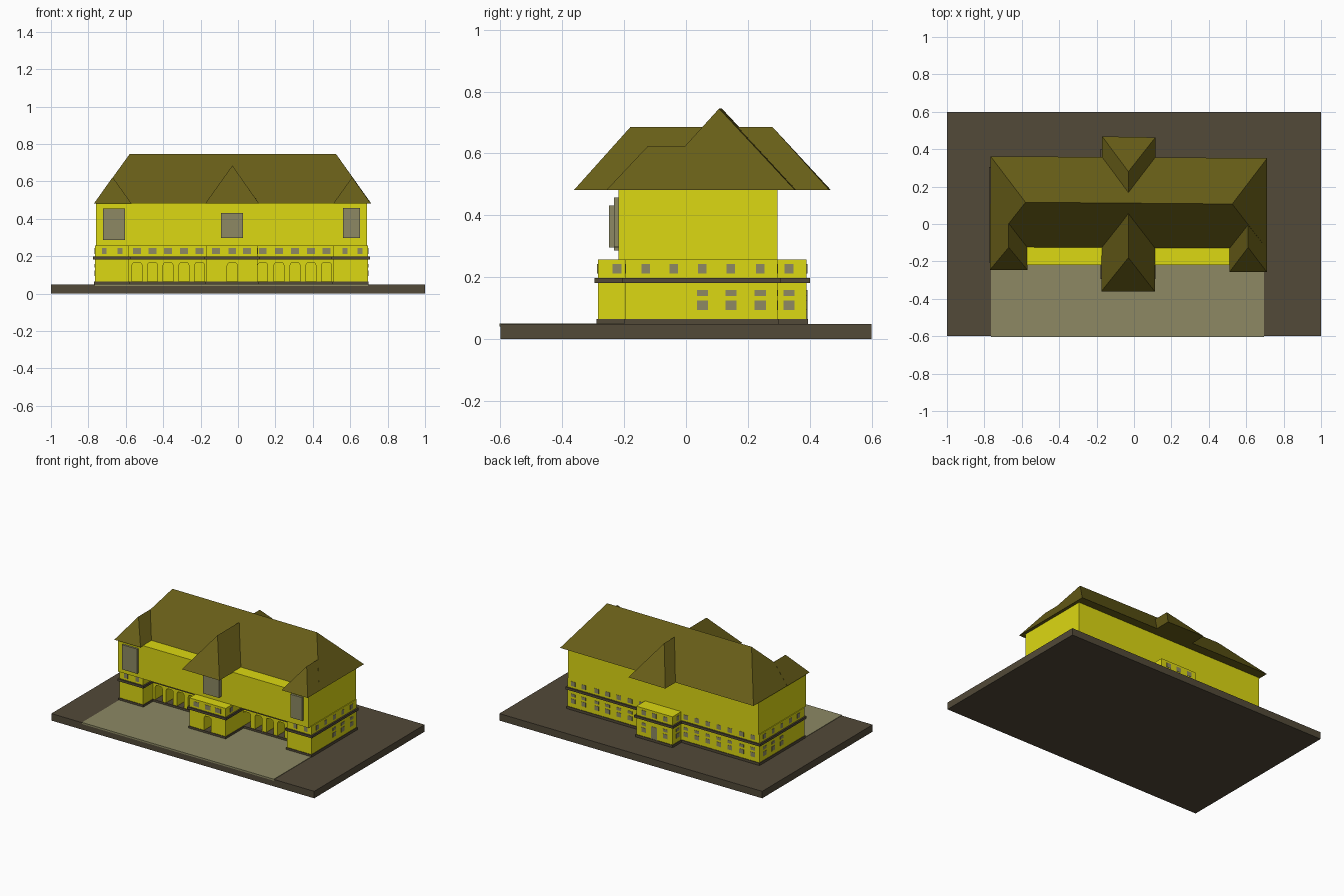
import bpy, bmesh

if "Cube" in bpy.data.objects:
    bpy.data.objects.remove(bpy.data.objects["Cube"])


def mat(name, rgb):
    m = bpy.data.materials.new(name)
    m.diffuse_color = (*rgb, 1)
    m.use_nodes = True
    m.node_tree.nodes["Principled BSDF"].inputs["Base Color"].default_value = m.diffuse_color
    return m


YELLOW = mat("yellow_wall", (0.72, 0.69, 0.006))
ROOF = mat("olive_roof", (0.138, 0.112, 0.009))
GLASS = mat("grey_olive", (0.266, 0.25, 0.127))
DARK = mat("dark_stone", (0.084, 0.067, 0.04))


def finish(name, bm, material):
    me = bpy.data.meshes.new(name)
    bmesh.ops.recalc_face_normals(bm, faces=bm.faces[:])
    bm.to_mesh(me)
    bm.free()
    ob = bpy.data.objects.new(name, me)
    if material:
        me.materials.append(material)
    bpy.context.collection.objects.link(ob)
    return ob


def extrude(bm, ring, vec):
    """Solid made by sweeping a 3D outline along vec."""
    f = bm.faces.new([bm.verts.new(p) for p in ring])
    res = bmesh.ops.extrude_face_region(bm, geom=[f], use_keep_orig=True)
    moved = [v for v in res["geom"] if isinstance(v, bmesh.types.BMVert)]
    bmesh.ops.translate(bm, verts=moved, vec=vec)


def boxes(name, items, material):
    bm = bmesh.new()
    for x0, x1, y0, y1, z0, z1 in items:
        extrude(bm, [(x0, y0, z0), (x1, y0, z0), (x1, y1, z0), (x0, y1, z0)], (0, 0, z1 - z0))
    return finish(name, bm, material)


def footprint(o):
    """Plan of the lower storeys, grown outwards by o."""
    L, R, pl, pr = -.765 - o, .695 + o, -.17 - o, .105 + o
    wing, rec, pav, back, bpav = -.195 - o, -.09 - o, -.285 - o, .295 + o, .39 + o
    wl, wr = -.585 + o, .51 - o
    return [(L, wing), (wl, wing), (wl, rec), (pl, rec), (pl, pav), (pr, pav),
            (pr, rec), (wr, rec), (wr, wing), (R, wing), (R, back), (pr, back),
            (pr, bpav), (pl, bpav), (pl, back), (L, back)]


def storey(name, o, z0, z1, material):
    bm = bmesh.new()
    extrude(bm, [(x, y, z0) for x, y in footprint(o)], (0, 0, z1 - z0))
    return finish(name, bm, material)


def hip_roof(name, corners, ridge, z_ridge, z_eave=0.482):
    bm = bmesh.new()
    v = [bm.verts.new((x, y, z_eave)) for x, y in corners]
    v += [bm.verts.new((x, y, z_ridge)) for x, y in ridge]
    for f in [(0, 1, 4), (1, 2, 5, 4), (2, 3, 5), (3, 0, 4, 5), (3, 2, 1, 0)]:
        bm.faces.new([v[i] for i in f])
    return finish(name, bm, ROOF)


# ground slab and forecourt
boxes("ground_slab", [(-1, 1, -.6, .6, 0, .048)], DARK)
boxes("forecourt", [(-.765, .695, -.603, -.08, .04, .051)], GLASS)

# lower storeys with plinth and cornice
storey("plinth", .004, .045, .065, DARK)
lower = storey("lower_walls", 0, .064, .258, YELLOW)
storey("cornice", .01, .182, .198, DARK)

# arched openings in the arcades and the front door
arcade = [-.54, -.457, -.374, -.289, -.205, .132, .219, .305, .39, .473]
bm = bmesh.new()
for x, y in [(x, -.09) for x in arcade] + [(-.031, -.285)]:
    half = [(.027, .055), (.027, .15), (.023, .161), (.016, .165)]
    prof = half + [(-a, z) for a, z in reversed(half)]
    extrude(bm, [(x + a, y - .02, z) for a, z in prof], (0, .14, 0))
cutter = finish("arch_cutter", bm, None)
cutter.hide_render = True
cutter.hide_viewport = True
mod = lower.modifiers.new("arches", "BOOLEAN")
mod.operation = "DIFFERENCE"
mod.solver = "EXACT"
mod.object = cutter

# tall upper block
boxes("upper_walls", [(-.76, .69, -.218, .295, .255, .484)], YELLOW)

# windows: thin panes on walls facing y or x
T = .002
panes = []


def pane_y(x, y, z0, z1, w):
    panes.append((x - w / 2, x + w / 2, y - T, y + T, z0, z1))


def pane_x(x, y, z0, z1, w):
    panes.append((x - T, x + T, y - w / 2, y + w / 2, z0, z1))


TOP, MID, LOW = (.212, .243), (.139, .158), (.094, .124)
wings = [-.715, -.63, .572, .652]
pavilion = [-.117, -.031, .048]
for x in arcade:
    pane_y(x, -.09, *TOP, .042)
for x in wings:
    pane_y(x, -.195, *TOP, .026)
for x in pavilion:
    pane_y(x, -.285, *TOP, .042)
for x in arcade + wings:
    for row in (TOP, MID, LOW):
        pane_y(x, .295, *row, .034)
for x in pavilion:
    pane_y(x, .39, *TOP, .034)
for x in (pavilion[0], pavilion[2]):
    for row in (MID, LOW):
        pane_y(x, .39, *row, .034)
pane_y(pavilion[1], .39, .065, .15, .045)
for x in (-.765, .695):
    for y in (-.13, -.04, .053, .145, .24):
        pane_x(x, y, *TOP, .028)
    for y in (.053, .145, .24):
        pane_x(x, y, *MID, .036)
        pane_x(x, y, *LOW, .036)
for x in (-.17, .105):
    pane_x(x, -.223, *TOP, .028)
    pane_x(x, .333, *TOP, .028)
    pane_x(x, .333, *MID, .036)
    pane_x(x, .333, *LOW, .036)
boxes("windows", panes, GLASS)

# large projecting panels on the upper front
boxes("upper_bays", [(-.722, -.605, -.232, -.21, .286, .456),
                     (-.091, .028, -.249, -.21, .296, .432),
                     (.561, .651, -.232, -.21, .298, .458)], GLASS)

# hipped roofs
hip_roof("main_roof", [(-.767, .362), (-.77, -.125), (.71, -.132), (.712, .352)],
         [(-.58, .116), (.525, .107)], .745)
hip_roof("cross_roof", [(-.175, -.36), (.112, -.362), (.114, .463), (-.17, .468)],
         [(-.03, -.18), (-.03, .28)], .685)
for side, x0, x1, y in (("left", -.77, -.57, -.245), ("right", .51, .71, -.257)):
    xm = (x0 + x1) / 2
    hip_roof(side + "_wing_roof", [(x0, y), (x1, y), (x1, 0), (x0, 0)],
             [(xm, -.125), (xm, 0)], .622)
